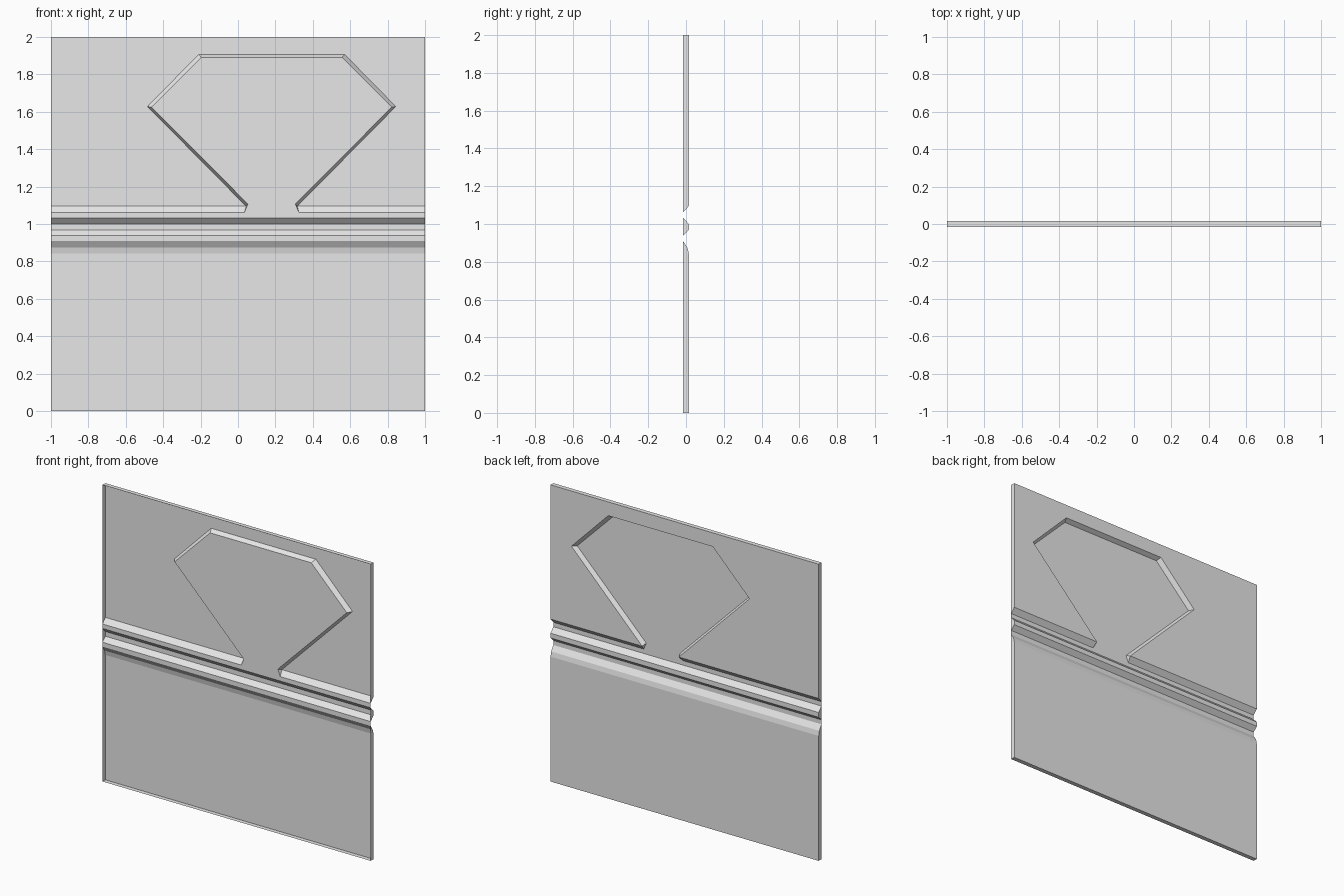
import bpy, bmesh

if "Cube" in bpy.data.objects:
    bpy.data.objects.remove(bpy.data.objects["Cube"])

F, B = -0.015, 0.015      # front and back depth of the pressed sheet
CX = 0.18                 # centre line of the emblem

bm = bmesh.new()


def face(pts):
    """Add a face from (x, y, z) points."""
    return bm.faces.new([bm.verts.new(p) for p in pts])


def mirrored(half, y):
    """Right-hand (offset, z) points followed by their mirror images."""
    pts = [(CX + dx, y, z) for dx, z in half]
    return pts + [(CX - dx, y, z) for dx, z in reversed(half)]


# Lower panel and bead, as a (z, y) profile drawn across the width
profile = [(0, F), (0, B), (0.842, B), (0.874, 0.008), (0.909, F),
           (0.939, F), (0.968, B), (1.0, B), (1.032, F)]
for (z0, y0), (z1, y1) in zip(profile, profile[1:]):
    face([(-1, y0, z0), (1, y0, z0), (1, y1, z1), (-1, y1, z1)])

# Emblem plateau outline at the front, and its wider outline at the back
front = [(1, F, 1.062)] + mirrored(
    [(0.1455, 1.062), (0.127, 1.107), (0.642, 1.625), (0.377, 1.891)], F) + [(-1, F, 1.062)]
back = [(1, B, 1.095)] + mirrored(
    [(0.137, 1.095), (0.664, 1.628), (0.39, 1.907)], B) + [(-1, B, 1.095)]

# Front strip with emblem, and the upper panel around it
face([(-1, F, 1.032), (1, F, 1.032)] + front)
face([(-1, B, 2), (1, B, 2)] + back)

# Sloped walls joining both outlines; the neck corners close with triangles
pair = [0, 1, 1, 2, 3, 4, 5, 6, 6, 7]     # back point beside each front point
for i in range(len(front) - 1):
    a, b = pair[i], pair[i + 1]
    pts = [front[i], front[i + 1], back[b]]
    face(pts if a == b else pts + [back[a]])

# Top rim and side rims
face([(-1, F, 2), (1, F, 2), (1, B, 2), (-1, B, 2)])
for x in (-1, 1):
    for rim in (profile[:5], profile[5:], [(1.062, F), (1.095, B), (2, B), (2, F)]):
        face([(x, y, z) for z, y in rim])

# Weld, and turn the sheet to face the back
bmesh.ops.remove_doubles(bm, verts=bm.verts[:], dist=0.0005)
bmesh.ops.recalc_face_normals(bm, faces=bm.faces[:])
bm.normal_update()
if max(bm.faces, key=lambda f: f.calc_area()).normal.y < 0:
    bmesh.ops.reverse_faces(bm, faces=bm.faces[:])

mesh = bpy.data.meshes.new("pressed_panel")
bm.to_mesh(mesh)
bm.free()
panel = bpy.data.objects.new("pressed_panel", mesh)
bpy.context.collection.objects.link(panel)

grey = bpy.data.materials.new("light_grey")
grey.diffuse_color = (0.8, 0.8, 0.8, 1)
grey.use_nodes = True
grey.node_tree.nodes["Principled BSDF"].inputs["Base Color"].default_value = grey.diffuse_color
mesh.materials.append(grey)
